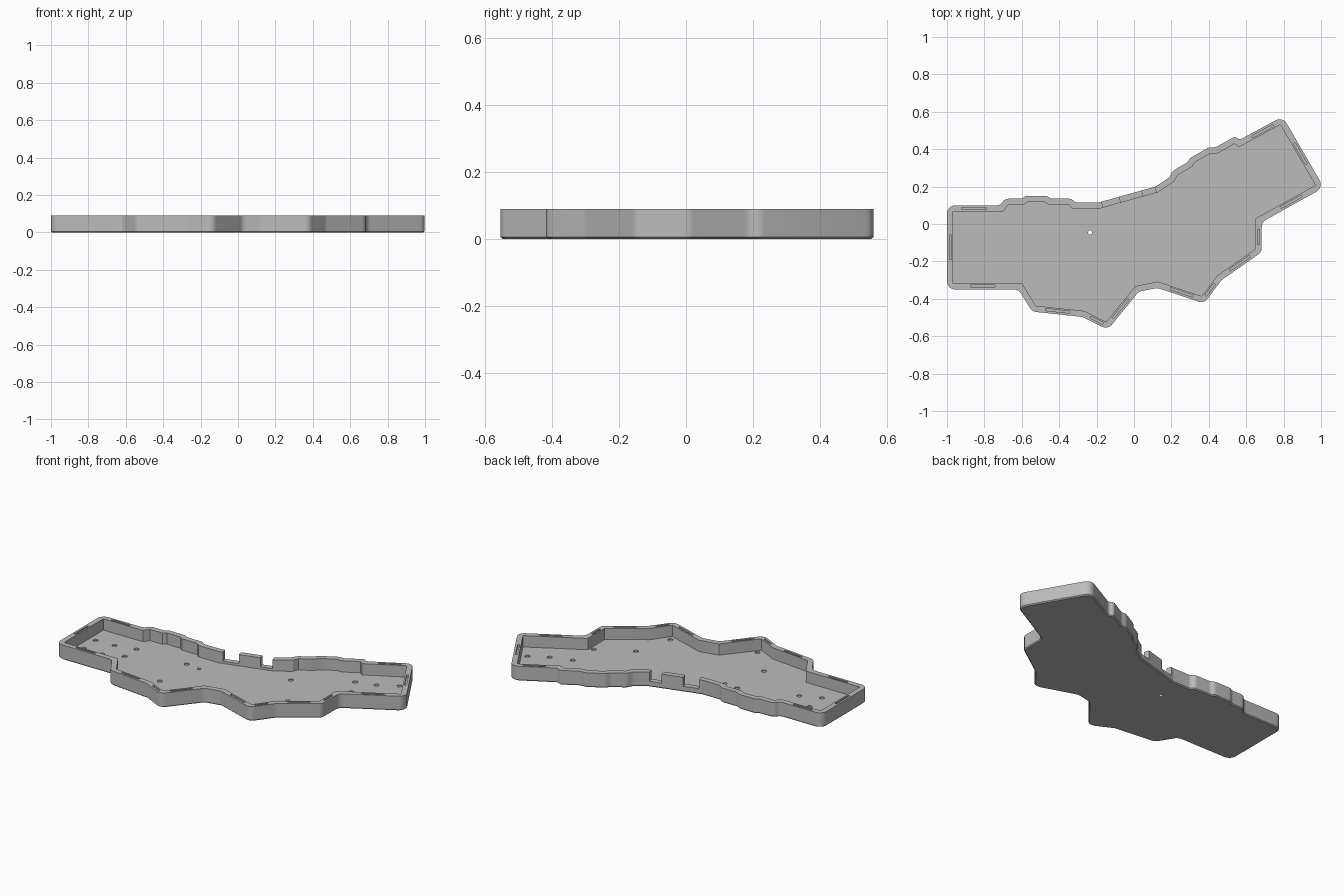
import bpy, bmesh, math
from mathutils import Vector, Matrix

cube = bpy.data.objects.get("Cube")
if cube:
    bpy.data.objects.remove(cube, do_unlink=True)

HEIGHT, FLOOR, WALL = 0.09, 0.02, 0.033

# Outer outline with sharp corners, counter-clockwise from the front left
OUTLINE = [Vector(p) for p in (
    (-1, -.35), (-.617, -.35), (-.545, -.468), (-.275, -.497), (-.14, -.565),
    (.025, -.362), (.125, -.342), (.375, -.425), (.468, -.3), (.683, -.15),
    (.683, .01), (1.015, .195), (.795, .575), (.564, .45), (.54, .468),
    (.436, .41), (.4, .41), (.3, .353), (.286, .33), (.205, .283), (.19, .25),
    (.115, .2), (-.19, .115), (-.315, .115), (-.335, .135), (-.445, .135),
    (-.465, .15), (-.58, .15), (-.6, .135), (-.69, .135), (-.715, .1), (-1, .1))]


def edges(pts):
    return list(zip(pts, pts[1:] + pts[:1]))


def inward(a, b):
    d = (b - a).normalized()
    return Vector((-d.y, d.x))


def offset(pts, dist):
    """Move every side of the outline inward by dist."""
    out = []
    for i, p in enumerate(pts):
        n1 = inward(pts[i - 1], p)
        n2 = inward(p, pts[(i + 1) % len(pts)])
        out.append(p + (n1 + n2) * dist / (1 + n1.dot(n2)))
    return out


def rounded(pts, radius, steps=8):
    """Fillet each corner, shrinking the radius on short sides."""
    out = []
    for i, p in enumerate(pts):
        a, b = pts[i - 1] - p, pts[(i + 1) % len(pts)] - p
        half = a.angle(b) / 2
        cut = min(radius / math.tan(half), .45 * a.length, .45 * b.length)
        r = cut * math.tan(half)
        u, v = a.normalized(), b.normalized()
        centre = p + (u + v).normalized() * r / math.sin(half)
        s, e = p + u * cut - centre, p + v * cut - centre
        turn = -s.angle_signed(e)
        for k in range(steps + 1):
            out.append(centre + Matrix.Rotation(turn * k / steps, 2) @ s)
    return out


def add_rings(bm, rings):
    """Closed solid skinned through (points, z) rings from bottom to top."""
    loops = [[bm.verts.new((p.x, p.y, z)) for p in pts] for pts, z in rings]
    n = len(loops[0])
    for low, high in zip(loops, loops[1:]):
        for i in range(n):
            j = (i + 1) % n
            bm.faces.new((low[i], low[j], high[j], high[i]))
    bm.faces.new(loops[0][::-1])
    bm.faces.new(loops[-1])


def add_bar(bm, centre, along, length, width, z0, z1):
    t = along.normalized() * length / 2
    n = Vector((-along.y, along.x)).normalized() * width / 2
    pts = [centre - t - n, centre + t - n, centre + t + n, centre - t + n]
    add_rings(bm, [(pts, z0), (pts, z1)])


def add_hole(bm, x, y, radius, z0, z1):
    angles = [math.tau * k / 24 for k in range(24)]
    pts = [Vector((x + radius * math.cos(a), y + radius * math.sin(a))) for a in angles]
    add_rings(bm, [(pts, z0), (pts, z1)])


def make(name, bm):
    bmesh.ops.recalc_face_normals(bm, faces=bm.faces)
    mesh = bpy.data.meshes.new(name)
    bm.to_mesh(mesh)
    bm.free()
    obj = bpy.data.objects.new(name, mesh)
    bpy.context.scene.collection.objects.link(obj)
    return obj


# Tray body with a small chamfer round the bottom
bm = bmesh.new()
foot = rounded(offset(OUTLINE, .006), .045)
side = rounded(OUTLINE, .045)
add_rings(bm, [(foot, 0), (side, .006), (side, HEIGHT)])
tray = make("tray_case", bm)

# Cavity
bm = bmesh.new()
inner = offset(OUTLINE, WALL)
add_rings(bm, [(inner, FLOOR), (inner, .2)])
cavity = make("cavity_cutter", bm)

# Rim slots, connector notches, floor pockets and the through hole
bm = bmesh.new()
NOTCH_SIDE = 21
for i, (a, b) in enumerate(edges(OUTLINE)):
    length = (b - a).length
    if length > .14 and i != NOTCH_SIDE:
        mid = (a + b) / 2 + inward(a, b) * WALL * .55
        add_bar(bm, mid, b - a, min(.13, length * .5), .011, .075, .12)

a, b = OUTLINE[NOTCH_SIDE], OUTLINE[NOTCH_SIDE + 1]
for x0, x1 in ((-.175, -.08), (.04, .112)):
    mid = a.lerp(b, (a.x - (x0 + x1) / 2) / (a.x - b.x)) + inward(a, b) * WALL / 2
    add_bar(bm, mid, b - a, x1 - x0, .08, .034, .12)

POCKETS = ((-.925, -.07), (-.92, -.195), (-.79, -.2), (-.8, -.065), (-.67, -.15),
           (-.67, -.035), (-.32, -.306), (-.326, -.035), (.274, .128),
           (.418, -.109), (.348, -.345), (.64, .192), (.583, .313), (.703, .348),
           (.816, .411), (.769, .234), (.878, .294), (.627, .006), (-.15, -.485))
for x, y in POCKETS:
    add_hole(bm, x, y, .015, FLOOR - .007, FLOOR + .01)
add_hole(bm, -.235, -.045, .011, -.02, FLOOR + .01)
details = make("detail_cutter", bm)

# Cut the tray and discard the cutters
bpy.ops.object.select_all(action='DESELECT')
bpy.context.view_layer.objects.active = tray
tray.select_set(True)
for cutter in (cavity, details):
    cutter.hide_render = True
    mod = tray.modifiers.new(cutter.name, 'BOOLEAN')
    mod.operation, mod.solver, mod.object = 'DIFFERENCE', 'EXACT', cutter
    bpy.ops.object.modifier_apply(modifier=mod.name)
    bpy.data.objects.remove(cutter, do_unlink=True)

# Single grey plastic
grey = bpy.data.materials.new("grey_plastic")
grey.use_nodes = True
colour = (.5, .5, .5, 1)
grey.diffuse_color = colour
grey.node_tree.nodes["Principled BSDF"].inputs["Base Color"].default_value = colour
tray.data.materials.clear()
tray.data.materials.append(grey)
bpy.ops.object.shade_smooth_by_angle(angle=math.radians(30))
